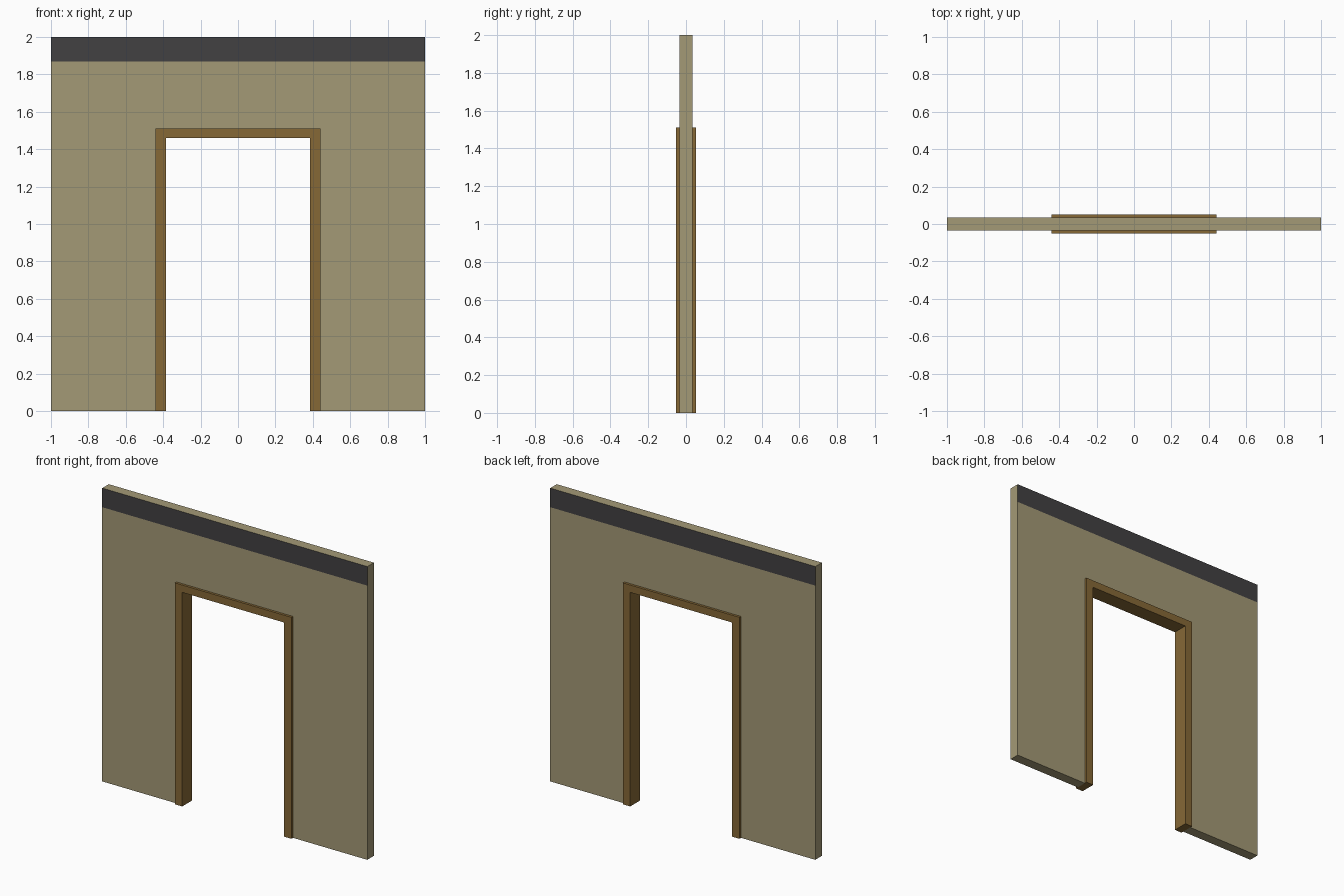
import bpy, bmesh

if "Cube" in bpy.data.objects:
    bpy.data.objects.remove(bpy.data.objects["Cube"])


def material(name, rgb):
    m = bpy.data.materials.new(name)
    m.diffuse_color = (*rgb, 1)
    m.use_nodes = True
    m.node_tree.nodes["Principled BSDF"].inputs["Base Color"].default_value = m.diffuse_color
    return m


def arch(name, half_out, top_out, half_in, top_in, half_depth, mats, band_z=None):
    """Extrude a doorway-shaped (upside-down U) profile along y, centred on y = 0."""
    outline = [(-half_out, 0), (-half_in, 0), (-half_in, top_in), (half_in, top_in),
               (half_in, 0), (half_out, 0), (half_out, top_out), (-half_out, top_out)]
    bm = bmesh.new()
    face = bm.faces.new([bm.verts.new((x, -half_depth, z)) for x, z in outline])
    ext = bmesh.ops.extrude_face_region(bm, geom=[face], use_keep_orig=True)
    verts = [g for g in ext["geom"] if isinstance(g, bmesh.types.BMVert)]
    bmesh.ops.translate(bm, verts=verts, vec=(0, 2 * half_depth, 0))
    if band_z:
        bmesh.ops.bisect_plane(bm, geom=bm.verts[:] + bm.edges[:] + bm.faces[:],
                               plane_co=(0, 0, band_z), plane_no=(0, 0, 1))
    bmesh.ops.recalc_face_normals(bm, faces=bm.faces[:])
    if band_z:
        # Painted strip on the front and back only
        for f in bm.faces:
            if abs(f.normal.y) > 0.9 and f.calc_center_median().z > band_z:
                f.material_index = 1
    mesh = bpy.data.meshes.new(name)
    bm.to_mesh(mesh)
    bm.free()
    for m in mats:
        mesh.materials.append(m)
    obj = bpy.data.objects.new(name, mesh)
    bpy.context.collection.objects.link(obj)
    return obj


plaster = material("plaster", (0.37, 0.32, 0.18))
dark_trim = material("dark_trim", (0.055, 0.053, 0.055))
wood = material("wood", (0.24, 0.14, 0.037))

# Wall panel with the doorway opening and dark top band
arch("wall", 1.0, 2.0, 0.44, 1.51, 0.035, [plaster, dark_trim], band_z=1.87)

# Wooden door frame, proud of the wall on both sides
arch("door_frame", 0.44, 1.51, 0.385, 1.46, 0.052, [wood])
